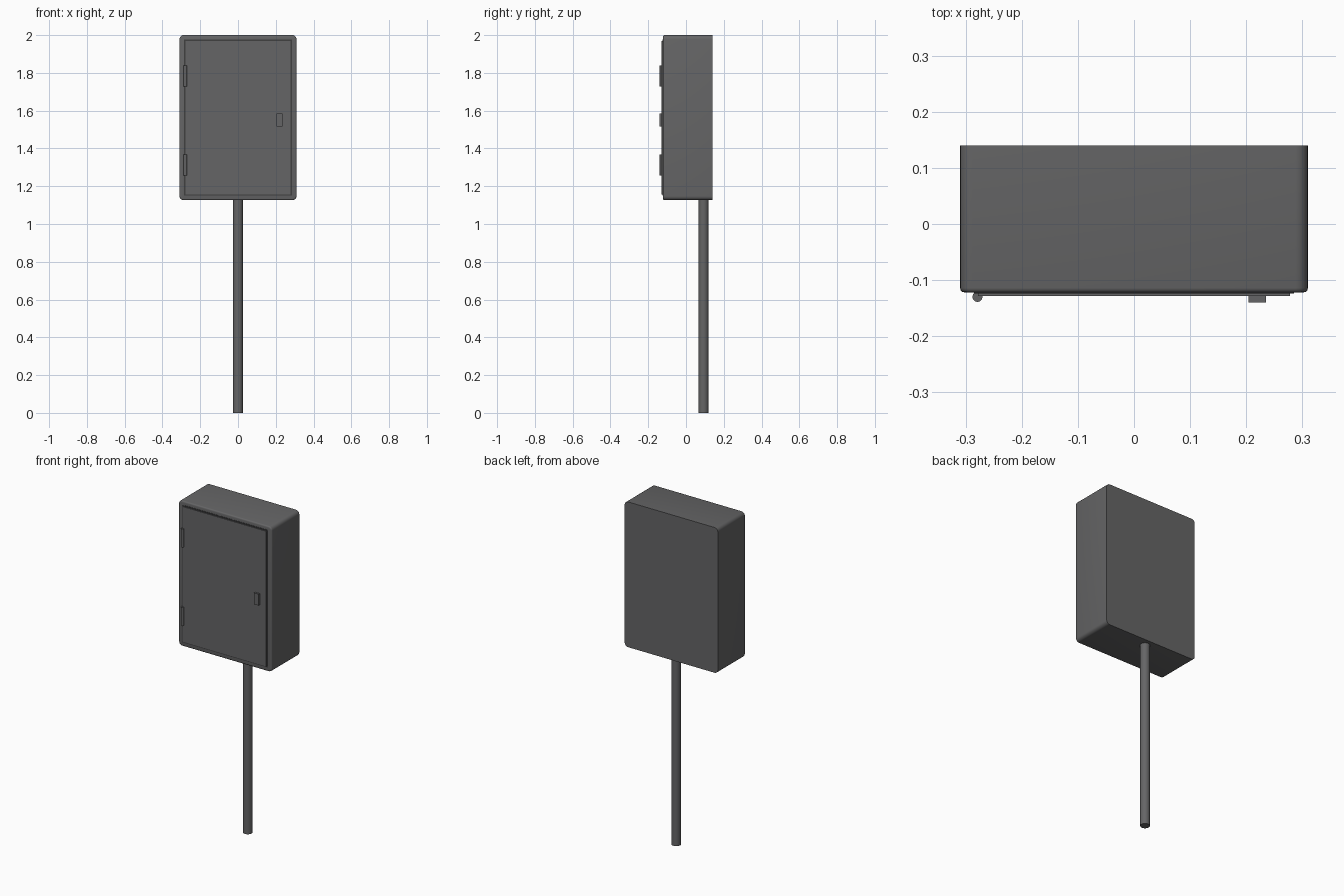
import bpy, bmesh

if "Cube" in bpy.data.objects:
    bpy.data.objects.remove(bpy.data.objects["Cube"])


def paint(name, value):
    mat = bpy.data.materials.new(name)
    mat.diffuse_color = (value, value, value * 1.02, 1)
    mat.use_nodes = True
    mat.node_tree.nodes["Principled BSDF"].inputs["Base Color"].default_value = mat.diffuse_color
    return mat


DARK = paint("dark_grey", 0.13)
SEAL = paint("seal_black", 0.05)


def finish(name, bm, angle=None, mat=DARK):
    mesh = bpy.data.meshes.new(name)
    bmesh.ops.recalc_face_normals(bm, faces=bm.faces)
    bm.to_mesh(mesh)
    bm.free()
    mesh.materials.append(mat)
    ob = bpy.data.objects.new(name, mesh)
    bpy.context.collection.objects.link(ob)
    if angle:
        bpy.ops.object.select_all(action='DESELECT')
        ob.select_set(True)
        bpy.context.view_layer.objects.active = ob
        bpy.ops.object.shade_smooth_by_angle(angle=angle)
    return ob


def box_bm(lo, hi):
    bm = bmesh.new()
    bmesh.ops.create_cube(bm, size=1)
    for v in bm.verts:
        v.co = [(a + b) / 2 + c * (b - a) for a, b, c in zip(lo, hi, v.co)]
    return bm


def bevel(bm, edges, width, segments):
    bmesh.ops.bevel(bm, geom=edges, offset=width, segments=segments,
                    profile=0.5, affect='EDGES', clamp_overlap=True)


def rod(name, x, y, z0, z1, radius, sides):
    bm = bmesh.new()
    bmesh.ops.create_cone(bm, cap_ends=True, segments=sides, radius1=radius,
                          radius2=radius, depth=z1 - z0)
    bmesh.ops.translate(bm, verts=bm.verts, vec=(x, y, (z0 + z1) / 2))
    return finish(name, bm, 0.6)


# Cabinet body: rounded corners along its depth, softened front rim, sharp back
FRONT, BACK = -0.122, 0.14
bm = box_bm((-0.31, FRONT, 1.126), (0.31, BACK, 2.0))
depth_edges = [e for e in bm.edges
               if abs(e.verts[0].co.y - e.verts[1].co.y) > 0.1]
bevel(bm, depth_edges, 0.022, 5)
rim = [e for e in bm.edges
       if all(abs(v.co.y - FRONT) < 1e-4 for v in e.verts)]
bevel(bm, rim, 0.008, 3)
finish("cabinet_body", bm, 0.6)

# Thin dark seal framing the door, then the door panel
finish("door_seal", box_bm((-0.285, -0.1235, 1.15), (0.285, -0.118, 1.977)),
       mat=SEAL)
finish("cabinet_door", box_bm((-0.278, -0.1285, 1.157), (0.278, -0.118, 1.97)))

# Hinge barrels on the left edge
for name, z in (("lower_hinge", 1.312), ("upper_hinge", 1.784)):
    rod(name, -0.279, -0.130, z - 0.055, z + 0.055, 0.009, 12)

# Latch
finish("door_latch", box_bm((0.204, -0.14, 1.516), (0.235, -0.126, 1.584)))

# Support post near the back
rod("support_post", 0, 0.093, 0, 1.135, 0.0265, 24)
